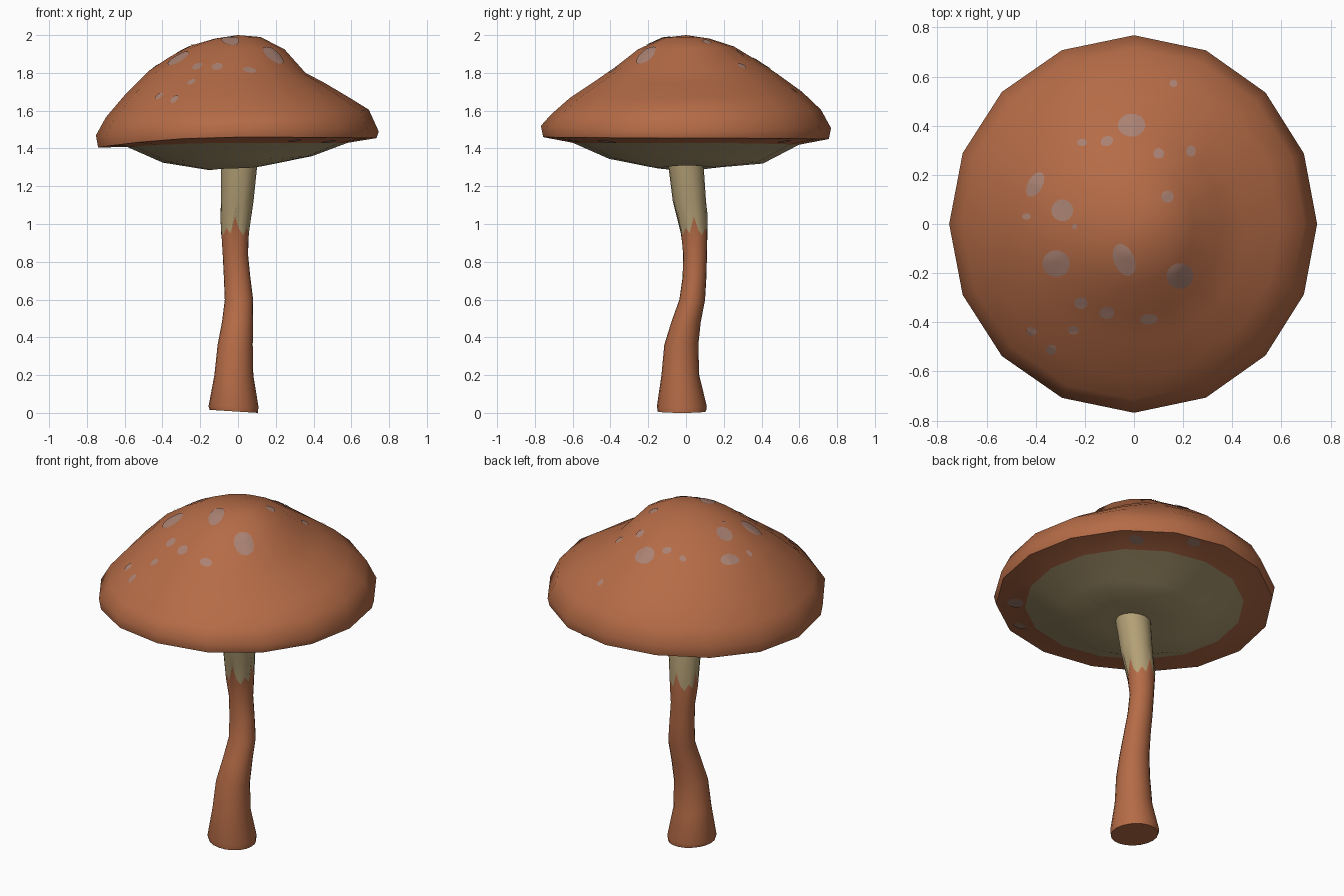
import bpy, bmesh, math
from mathutils import Vector
from mathutils.bvhtree import BVHTree

if "Cube" in bpy.data.objects:
    bpy.data.objects.remove(bpy.data.objects["Cube"])


def material(name, rgb):
    m = bpy.data.materials.new(name)
    m.diffuse_color = (*rgb, 1)
    m.use_nodes = True
    m.node_tree.nodes["Principled BSDF"].inputs["Base Color"].default_value = m.diffuse_color
    return m


RUST = material("rust orange", (0.46, 0.148, 0.062))
CREAM = material("cream", (0.45, 0.35, 0.18))
SPOT = material("dusty pink", (0.40, 0.22, 0.17))


def finish(bm, name, mats, angle=60):
    me = bpy.data.meshes.new(name)
    bm.to_mesh(me)
    bm.free()
    for m in mats:
        me.materials.append(m)
    ob = bpy.data.objects.new(name, me)
    bpy.context.collection.objects.link(ob)
    bpy.ops.object.select_all(action='DESELECT')
    ob.select_set(True)
    bpy.context.view_layer.objects.active = ob
    bpy.ops.object.shade_smooth_by_angle(angle=math.radians(angle))
    return ob


def bridge(bm, a, b, mat=0):
    n = len(a)
    for i in range(n):
        f = bm.faces.new((a[i], a[(i + 1) % n], b[(i + 1) % n], b[i]))
        f.material_index = mat


def fan(bm, ring, centre, mat=0):
    c = bm.verts.new(centre)
    for i in range(len(ring)):
        bm.faces.new((ring[i], ring[(i + 1) % len(ring)], c)).material_index = mat


def blend(values, a):
    """Mix the right, back, left and front values around the axis."""
    c, s = math.cos(a), math.sin(a)
    return (values[0] if c > 0 else values[2]) * c * c + (values[1] if s > 0 else values[3]) * s * s


# Cap: rings from crown, over the rim and under to the stem
# (radius fraction, heights to the right, back, left and front)
RIM = (0.745, 0.768, 0.752, 0.768)
CAP = [
    (0.16, (1.990, 1.982, 1.982, 1.985)),
    (0.33, (1.925, 1.940, 1.945, 1.925)),
    (0.48, (1.800, 1.870, 1.885, 1.835)),
    (0.62, (1.745, 1.800, 1.815, 1.760)),
    (0.80, (1.665, 1.700, 1.680, 1.668)),
    (0.93, (1.605, 1.605, 1.565, 1.580)),
    (1.00, (1.490, 1.508, 1.470, 1.520)),
    (0.985, (1.455, 1.450, 1.405, 1.460)),
    (0.78, (1.430, 1.420, 1.408, 1.430)),
    (0.53, (1.360, 1.320, 1.325, 1.345)),
    (0.20, (1.310, 1.298, 1.285, 1.295)),
]
SIDES = 16
bm = bmesh.new()
rings = []
for frac, heights in CAP:
    ring = []
    for k in range(SIDES):
        a = 2 * math.pi * k / SIDES
        r = blend(RIM, a) * frac
        ring.append(bm.verts.new((r * math.cos(a), r * math.sin(a), blend(heights, a))))
    rings.append(ring)
fan(bm, rings[0], (0, 0, 2.0))
for i in range(len(rings) - 1):
    bridge(bm, rings[i + 1], rings[i], 1 if i >= 8 else 0)
fan(bm, rings[-1][::-1], (0, 0, 1.32), 1)
bm.normal_update()
tree = BVHTree.FromBMesh(bm)
finish(bm, "cap", (RUST, CREAM))

# Spots: thin discs draped on the cap (x, y, half width, half height, tilt)
TOP_SPOTS = [
    (-.01, .40, .056, .047, 0), (.16, .57, .016, .016, 0), (-.21, .33, .02, .015, 0),
    (-.11, .335, .026, .02, .4), (.10, .285, .022, .022, 0), (.23, .295, .02, .023, 0),
    (.135, .11, .025, .025, 0), (-.40, .16, .03, .055, -.5), (-.435, .03, .018, .013, 0),
    (-.29, .055, .045, .045, 0), (-.24, -.01, .01, .01, 0), (-.315, -.16, .056, .054, 0),
    (-.04, -.145, .042, .068, .4), (.185, -.21, .055, .052, 0), (-.215, -.32, .027, .025, 0),
    (-.11, -.36, .03, .025, 0), (.06, -.385, .036, .021, .1), (-.415, -.435, .02, .018, 0),
    (-.245, -.43, .022, .018, 0), (-.335, -.51, .021, .021, 0),
]
UNDER_SPOTS = [
    (.48, -.42, .04, .05, 0), (.30, -.60, .035, .03, 0),
    (.42, .52, .045, .035, 0), (.16, .69, .04, .03, 0),
]


def draped_spots(name, spots, side):
    bm = bmesh.new()
    n = 14

    def drop(x, y):
        hit, normal, _, _ = tree.ray_cast(Vector((x, y, 1.4 + side * 2)), Vector((0, 0, -side)))
        return hit + normal * 0.004

    for x, y, w, h, tilt in spots:
        prev = None
        for scale in (1, 0.66, 0.33):
            ring = []
            for k in range(n):
                a = side * 2 * math.pi * k / n
                u, v = w * scale * math.cos(a), h * scale * math.sin(a)
                ring.append(bm.verts.new(drop(x + u * math.cos(tilt) - v * math.sin(tilt),
                                              y + u * math.sin(tilt) + v * math.cos(tilt))))
            if prev:
                bridge(bm, prev, ring)
            prev = ring
        fan(bm, prev, drop(x, y))
    finish(bm, name, (SPOT,))


draped_spots("cap_spots", TOP_SPOTS, 1)
draped_spots("underside_spots", UNDER_SPOTS, -1)

# Stem: bent tube (height, centre x, centre y, half width x, half width y)
STEM = [
    (0.012, -.022, -.022, .128, .128),
    (0.035, -.024, -.022, .132, .132),
    (0.20, -.022, -.030, .103, .100),
    (0.36, -.015, -.025, .093, .090),
    (0.48, -.003, .000, .082, .078),
    (0.60, .005, .033, .075, .068),
    (0.72, -.005, .045, .070, .063),
    (0.84, -.014, .048, .067, .063),
    (0.98, -.016, .042, .077, .073),
    (1.12, -.004, .018, .086, .088),
    (1.33, .007, -.002, .097, .094),
]
N = 20
COLOUR_RING = 8  # ragged ring where rust turns to cream
bm = bmesh.new()
rings = []
for i, (z, cx, cy, rx, ry) in enumerate(STEM):
    ring = []
    for k in range(N):
        a = 2 * math.pi * k / N
        dz = 0
        if i == 0:
            dz = -0.008 * math.cos(a)
        elif i == COLOUR_RING:
            dz = (0.06, -0.01, -0.04, 0.0, -0.03)[k % 5]
        ring.append(bm.verts.new((cx + rx * math.cos(a), cy + ry * math.sin(a), max(0, z + dz))))
    rings.append(ring)
bm.faces.new(rings[0][::-1])
for i in range(len(rings) - 1):
    bridge(bm, rings[i], rings[i + 1], 1 if i >= COLOUR_RING else 0)
bm.faces.new(rings[-1]).material_index = 1
for v in bm.verts:
    if v in rings[0]:
        v.co.z = max(0, v.co.z - 0.004)
finish(bm, "stem", (RUST, CREAM))
